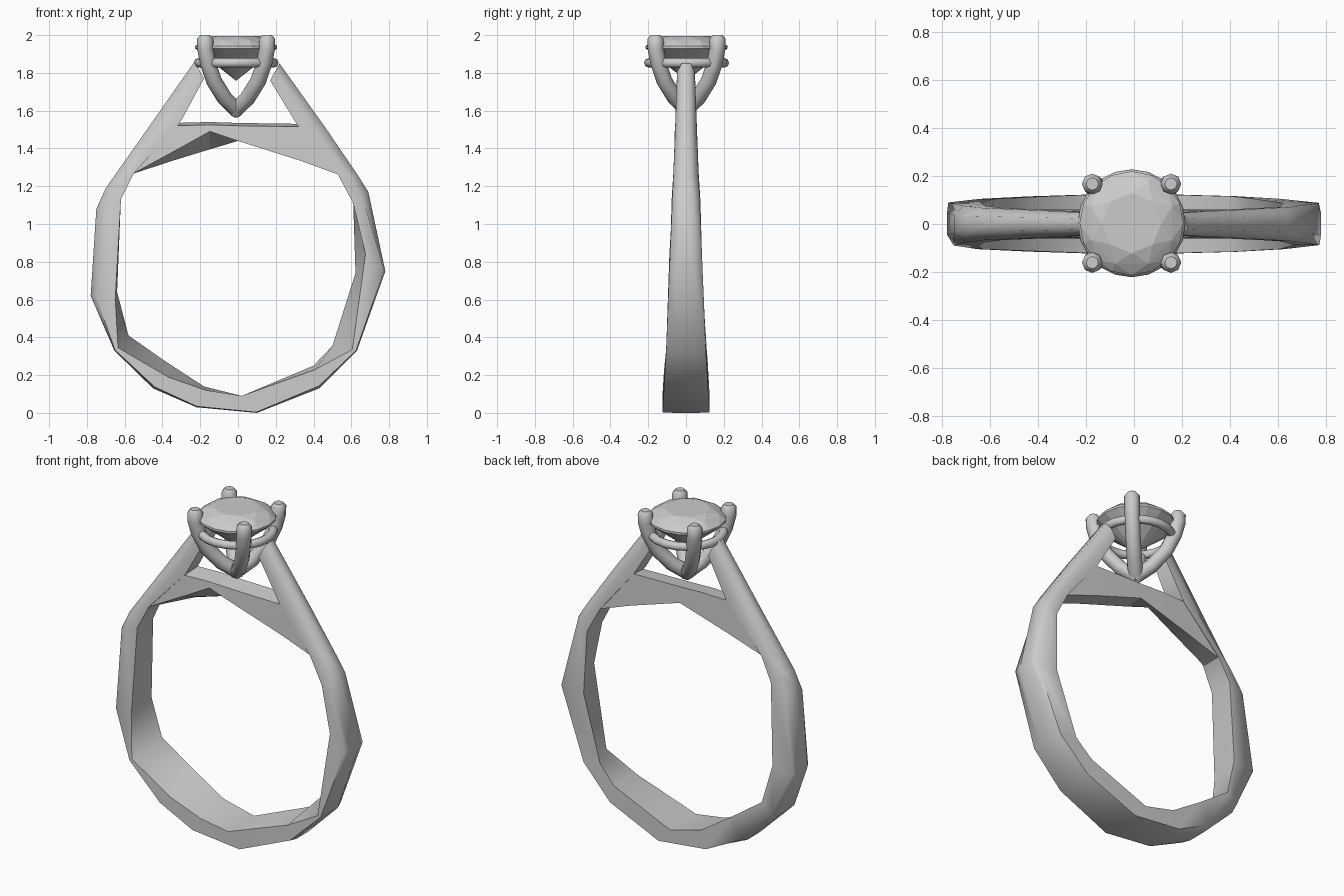
import bpy, bmesh, math
from mathutils import Vector

if "Cube" in bpy.data.objects:
    bpy.data.objects.remove(bpy.data.objects["Cube"])

HEAD = Vector((-0.01, 0.003, 0))   # the setting sits slightly off centre


def finish(name, bm, smooth=None):
    bmesh.ops.recalc_face_normals(bm, faces=bm.faces)
    me = bpy.data.meshes.new(name)
    bm.to_mesh(me)
    bm.free()
    ob = bpy.data.objects.new(name, me)
    bpy.context.collection.objects.link(ob)
    if smooth:
        me.polygons.foreach_set("use_smooth", [True] * len(me.polygons))
        me.set_sharp_from_angle(angle=math.radians(smooth))
    return ob


def loft(name, sections, smooth=None, closed=False):
    """Skin a row of equal-sized sections; cap the ends unless closed."""
    bm = bmesh.new()
    rows = [[bm.verts.new(p) for p in s] for s in sections]
    n = len(rows[0])
    pairs = list(zip(rows, rows[1:])) + ([(rows[-1], rows[0])] if closed else [])
    for a, b in pairs:
        for i in range(n):
            j = (i + 1) % n
            bm.faces.new((a[i], a[j], b[j], b[i]))
    if not closed:
        bm.faces.new(rows[0])
        bm.faces.new(rows[-1])
    return finish(name, bm, smooth)


# Band: outer point, inner front point, inner back point, half width,
# rounding of the front and back outer edges
stations = [
    ((-.23, 1.86), (-.18, 1.77), (-.18, 1.77), .047, .5, .5),
    ((-.475, 1.51), (-.31, 1.53), (-.31, 1.53), .057, .5, .5),
    ((-.70, 1.19), (-.55, 1.27), (-.55, 1.27), .067, .5, .45),
    ((-.75, 1.08), (-.62, 1.13), (-.62, 1.13), .076, .4, .3),
    ((-.78, .62), (-.65, .60), (-.64, .64), .09, .22, .04),
    ((-.655, .33), (-.635, .345), (-.58, .41), .105, .2, .2),
    ((-.45, .13), (-.37, .19), (-.38, .27), .115, .12, .12),
    ((-.22, .03), (-.17, .12), (-.18, .14), .122, .05, .05),
    ((.10, .0), (.02, .09), (.02, .09), .125, .04, .04),
    ((.43, .13), (.41, .23), (.40, .25), .116, .12, .12),
    ((.63, .33), (.605, .335), (.50, .355), .105, .2, .15),
    ((.78, .75), (.675, .84), (.622, .74), .088, .06, .06),
    ((.69, 1.17), (.61, 1.11), (.61, 1.11), .072, .4, .4),
    ((.64, 1.25), (.53, 1.26), (.53, 1.26), .067, .5, .5),
    ((.47, 1.50), (.31, 1.53), (.31, 1.53), .057, .5, .5),
    ((.22, 1.85), (.17, 1.76), (.17, 1.76), .047, .5, .5),
]
sections = []
for out, fr, bk, w, bf, bb in stations:
    f_edge = [o + (i - o) * bf for o, i in zip(out, fr)]
    b_edge = [o + (i - o) * bb for o, i in zip(out, bk)]
    sections.append([(fr[0], -w, fr[1]), (bk[0], w, bk[1]), (b_edge[0], w, b_edge[1]),
                     (out[0], w * .5, out[1]), (out[0], -w * .5, out[1]),
                     (f_edge[0], -w, f_edge[1])])
loft("band", sections, 70)

# Bridge closing the finger hole: x, top, front bottom, back bottom
bridge = [(-.56, 1.29, 1.265, 1.265), (-.33, 1.53, 1.39, 1.34), (-.15, 1.535, 1.49, 1.395),
          (0, 1.53, 1.44, 1.44), (.33, 1.525, 1.335, 1.335), (.55, 1.28, 1.255, 1.255)]
loft("bridge", [[(x, -.06, f), (x, .06, k), (x, .055, t + .005), (x, -.055, t - .01)]
                for x, t, f, k in bridge], 20)

# Four prongs curving out from one point below the stone: diagonal offset, z, radius
path = [(-.01, 1.597, .042), (.06, 1.665, .042), (.117, 1.757, .042), (.15, 1.855, .042),
        (.163, 1.93, .043), (.164, 1.98, .043), (.164, 2.0, .026)]
for k, (sx, sy) in enumerate([(1, 1), (-1, 1), (-1, -1), (1, -1)]):
    pts = [HEAD + Vector((sx * d, sy * d, z)) for d, z, r in path]
    side = Vector((-sy, sx, 0)).normalized()
    rings = []
    for i, p in enumerate(pts):
        t = (pts[min(i + 1, len(pts) - 1)] - pts[max(i - 1, 0)]).normalized()
        if i >= len(pts) - 2:
            t = Vector((0, 0, 1))
        nrm = side.cross(t)
        r = path[i][2]
        rings.append([p + r * (math.cos(a) * side + math.sin(a) * nrm)
                      for a in (math.tau * j / 8 for j in range(8))])
    loft(f"prong_{k + 1}", rings, 50)

# Gallery ring under the stone
gallery = []
for i in range(20):
    a = math.tau * i / 20
    gallery.append([HEAD + Vector(((.2 + .025 * math.cos(b)) * math.cos(a),
                                   (.2 + .025 * math.cos(b)) * math.sin(a),
                                   1.853 + .025 * math.sin(b)))
                    for b in (math.tau * j / 8 for j in range(8))])
loft("gallery_ring", gallery, 60, closed=True)

# Faceted round stone: hull of table, crown, girdle, pavilion and point
bm = bmesh.new()
for n, r, z, off in [(8, .125, 1.995, 0), (8, .182, 1.973, .5), (16, .217, 1.943, 0),
                     (16, .217, 1.93, 0), (8, .09, 1.83, .5), (1, 0, 1.758, 0)]:
    for i in range(n):
        a = math.tau * (i + off) / n
        bm.verts.new(HEAD + Vector((r * math.cos(a), r * math.sin(a), z)))
bmesh.ops.convex_hull(bm, input=bm.verts)
bmesh.ops.dissolve_limit(bm, angle_limit=math.radians(1), verts=bm.verts, edges=bm.edges)
finish("stone", bm)
